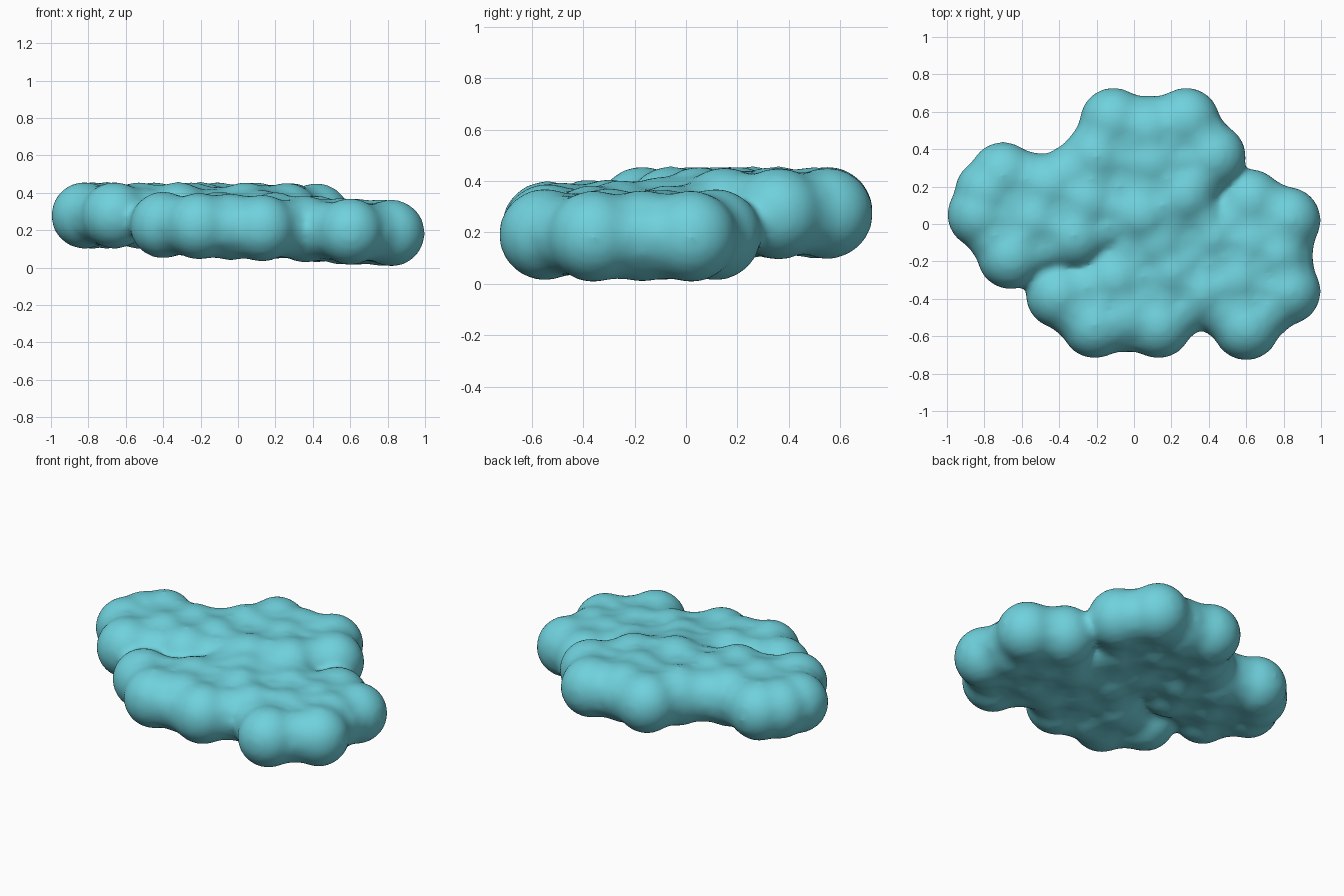
import bpy, bmesh, math
from itertools import combinations
from mathutils import Vector, Matrix

if "Cube" in bpy.data.objects:
    bpy.data.objects.remove(bpy.data.objects["Cube"])

# Material
teal = bpy.data.materials.new("pale turquoise")
teal.diffuse_color = (0.16, 0.64, 0.72, 1)
teal.use_nodes = True
teal.node_tree.nodes["Principled BSDF"].inputs["Base Color"].default_value = teal.diffuse_color

# Ball centres in plan for the two slabs of the blob, which merge in the middle
BACK = [(-.11, .55), (.28, .55), (.42, .36), (-.2, .36), (.1, .33), (.26, .15), (-.45, .2),
        (-.7, .26), (-.82, .05), (-.66, -.17), (-.53, .02), (-.25, .12), (.04, .05), (-.32, -.06),
        (.08, .5), (-.78, .17)]
FRONT = [(.6, -.55), (.82, -.36), (.82, .02), (.62, .115), (.13, -.54), (-.21, -.54), (-.4, -.38),
         (.55, -.3), (.36, -.37), (.42, -.07), (.63, -.1), (.2, -.26), (-.1, -.3), (.12, -.1),
         (.765, -.17), (-.04, -.49)]
R, ROLL, REACH = 0.181, 0.35, 0.43


def back_height(x, y):
    return 0.279 - 0.015 * max(0, x)


def front_height(x, y):
    # Tilted down to the right, with a swell near the middle
    swell = 0.03 * math.exp(-((x - .08) ** 2 + (y + .1) ** 2) / 0.08)
    return 0.213 - 0.035 * x + swell


def ball(bm, centre, radius, detail=2):
    bmesh.ops.create_icosphere(bm, subdivisions=detail, radius=radius,
                               matrix=Matrix.Translation(centre))


def depth(gap):
    """Radius reached by a ball rolling over neighbours at this distance."""
    return math.sqrt((R + ROLL) ** 2 - gap ** 2) - ROLL


def near(p, q):
    (a, slab_a), (b, slab_b) = p, q
    merged = slab_a == slab_b or (-.15 < a.x < .45 and -.15 < b.x < .45)
    return merged and (a - b).length < REACH


# Balls, with fillers along each pair and in each triangle of neighbours
balls = [(Vector((x, y, back_height(x, y))), 0) for x, y in BACK]
balls += [(Vector((x, y, front_height(x, y))), 1) for x, y in FRONT]
bm = bmesh.new()
for c, _ in balls:
    ball(bm, c, R, 3)
for p, q in combinations(balls, 2):
    if near(p, q):
        a, b = p[0], q[0]
        half = (a - b).length / 2
        for t in (.25, .5, .75):
            ball(bm, a.lerp(b, t), depth(half) + abs(t - .5) * .8 * (R - depth(half)))
for trio in combinations(balls, 3):
    if all(near(p, q) for p, q in combinations(trio, 2)):
        mid = sum((p for p, _ in trio), Vector()) / 3
        ball(bm, mid, depth(max((p - mid).length for p, _ in trio)))
mesh = bpy.data.meshes.new("lumpy_slab")
bm.to_mesh(mesh)
bm.free()
slab = bpy.data.objects.new("lumpy_slab", mesh)
bpy.context.collection.objects.link(slab)
mesh.materials.append(teal)

# Fuse into one skin and soften the creases
fuse = slab.modifiers.new("fuse", 'REMESH')
fuse.mode = 'VOXEL'
fuse.voxel_size = 0.02
fuse.use_smooth_shade = True
soften = slab.modifiers.new("soften", 'SMOOTH')
soften.factor = 0.5
soften.iterations = 12
